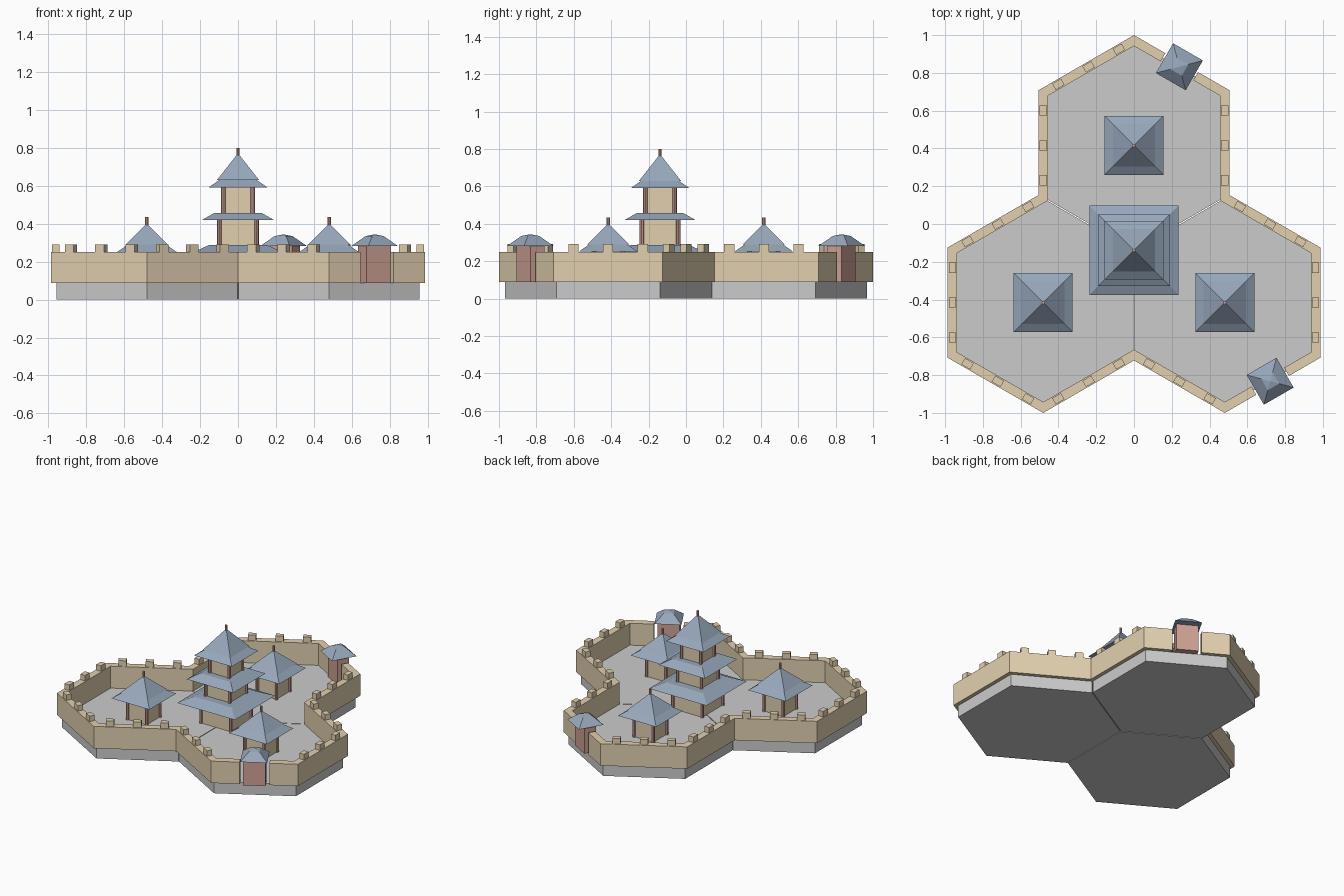
import bpy, bmesh, math
from mathutils import Vector, Matrix

if "Cube" in bpy.data.objects:
    bpy.data.objects.remove(bpy.data.objects["Cube"])

R = 0.555                    # hexagon circumradius
W = R * math.sqrt(3) / 2     # hexagon half width
FLOOR, WALL_TOP = 0.088, 0.25


def material(name, rgb):
    m = bpy.data.materials.new(name)
    m.diffuse_color = (*rgb, 1)
    m.use_nodes = True
    m.node_tree.nodes["Principled BSDF"].inputs["Base Color"].default_value = m.diffuse_color
    return m


TAN = material("sandstone", (0.76, 0.63, 0.43))
BLUE = material("slate_tile", (0.31, 0.39, 0.50))
RED = material("red_timber", (0.62, 0.36, 0.30))


def finish(name, bm, mat=None):
    bmesh.ops.recalc_face_normals(bm, faces=bm.faces)
    me = bpy.data.meshes.new(name)
    bm.to_mesh(me)
    bm.free()
    ob = bpy.data.objects.new(name, me)
    bpy.context.collection.objects.link(ob)
    if mat:
        me.materials.append(mat)
    return ob


def box(bm, size, loc, angle=0):
    m = Matrix.Translation(loc) @ Matrix.Rotation(angle, 4, 'Z') @ Matrix.Diagonal((*size, 1))
    bmesh.ops.create_cube(bm, size=1, matrix=m)


def frustum(bm, sides, r1, r2, z1, z2, xy, angle=0):
    m = Matrix.Translation((*xy, (z1 + z2) / 2)) @ Matrix.Rotation(angle, 4, 'Z')
    bmesh.ops.create_cone(bm, cap_ends=True, segments=sides, radius1=r1,
                          radius2=r2, depth=z2 - z1, matrix=m)


def square(bm, h1, h2, z1, z2, xy, angle=0):
    # four-sided frustum given by half widths
    s = math.sqrt(2)
    frustum(bm, 4, h1 * s, h2 * s, z1, z2, xy, angle + math.pi / 4)


def pagoda(name, xy, tiers, spire_h, pole_h):
    # tiers: (body half width, eave half width, body bottom, body top)
    body, posts, roof = bmesh.new(), bmesh.new(), bmesh.new()
    for h, eave, z0, z1 in tiers:
        square(body, h, h, z0, z1, xy)
        for sx in (-1, 1):
            for sy in (-1, 1):
                frustum(posts, 8, 0.012, 0.012, z0, z1, (xy[0] + sx * h, xy[1] + sy * h))
        square(roof, eave, eave * 0.65, z1, z1 + 0.038, xy)
    top = tiers[-1][3] + 0.038
    square(roof, 0.112, 0.002, top, top + spire_h, xy)
    frustum(posts, 8, 0.009, 0.009, top + spire_h - 0.02, top + spire_h + pole_h, xy)
    finish(name + "_walls", body, TAN)
    finish(name + "_posts", posts, RED)
    finish(name + "_roof", roof, BLUE)


# hexagonal base slabs, each with a small pavilion
centres = [(0, 0.75 * R), (-W, -0.75 * R), (W, -0.75 * R)]
for i, c in enumerate(centres):
    bm = bmesh.new()
    frustum(bm, 6, R - 0.003, R - 0.003, 0, FLOOR, c, 0)
    # make a vertex point along y
    offs = [v for v in bm.verts if abs(v.co.x - c[0]) < 1e-4]
    if not offs:
        bmesh.ops.rotate(bm, verts=bm.verts, cent=(*c, 0), matrix=Matrix.Rotation(math.pi / 6, 3, 'Z'))
    finish(f"base_slab_{i}", bm)
    pagoda(f"pavilion_{i}", c, [(0.078, 0.156, FLOOR, 0.252)], 0.11, 0.035)

# central three-tier tower
pagoda("tower", (0, -0.25 * R),
       [(0.12, 0.236, FLOOR, 0.25), (0.098, 0.19, 0.288, 0.42), (0.078, 0.155, 0.458, 0.592)],
       0.14, 0.03)

# outline of the three joined hexagons, counter-clockwise from the top
half = [(0, 1.75), (-1, 1.25), (-1, 0.25), (-2, -0.25), (-2, -1.25), (-1, -1.75), (0, -1.25)]
outline = [Vector((x * W, y * R)) for x, y in half]
outline += [Vector((-p.x, p.y)) for p in outline[-2:0:-1]]
N = len(outline)
GATE_EDGES = (11, 7)


def edge(i):
    a, b = outline[i % N], outline[(i + 1) % N]
    return a, b, (b - a).normalized()


def wall_run(name, pts, t=0.025):
    # mitred wall along an open path
    bm = bmesh.new()
    rings = []
    for i, p in enumerate(pts):
        d0 = (p - pts[i - 1]).normalized() if i else None
        d1 = (pts[i + 1] - p).normalized() if i < len(pts) - 1 else None
        d0, d1 = d0 or d1, d1 or d0
        n0, n1 = Vector((d0.y, -d0.x)), Vector((d1.y, -d1.x))
        m = (n0 + n1) / (1 + n0.dot(n1)) * t
        rings.append([bm.verts.new((p.x + s * m.x, p.y + s * m.y, z))
                      for s, z in ((1, FLOOR), (1, WALL_TOP), (-1, WALL_TOP), (-1, FLOOR))])
    for a, b in zip(rings, rings[1:]):
        for k in range(4):
            bm.faces.new((a[k], a[(k + 1) % 4], b[(k + 1) % 4], b[k]))
    bm.faces.new(rings[0])
    bm.faces.new(rings[-1])
    finish(name, bm, TAN)


# two wall runs between the gate openings
GAP = 0.1
for k, (s, e) in enumerate(((11, 19), (7, 11))):
    a, b, d = edge(s)
    first = (a + b) / 2 + d * GAP
    a, b, d = edge(e)
    last = (a + b) / 2 - d * GAP
    wall_run(f"wall_{k}", [first] + [outline[i % N] for i in range(s + 1, e + 1)] + [last])

# battlements and gatehouses
bm = bmesh.new()
for i in range(N):
    a, b, d = edge(i)
    ang = math.atan2(d.y, d.x)
    mid = (a + b) / 2
    if i not in GATE_EDGES:
        for f in (1 / 6, 1 / 2, 5 / 6):
            p = a.lerp(b, f)
            box(bm, (0.054, 0.038, 0.042), (p.x, p.y, WALL_TOP + 0.02), ang)
        continue
    g = bmesh.new()
    box(g, (0.15, 0.086, 0.195), (mid.x, mid.y, FLOOR + 0.0975), ang)
    finish(f"gatehouse_{i}", g, RED)
    g = bmesh.new()
    square(g, 0.091, 0.035, 0.282, 0.335, mid, ang)
    square(g, 0.035, 0.002, 0.335, 0.344, mid, ang)
    finish(f"gatehouse_roof_{i}", g, BLUE)
finish("battlements", bm, TAN)
